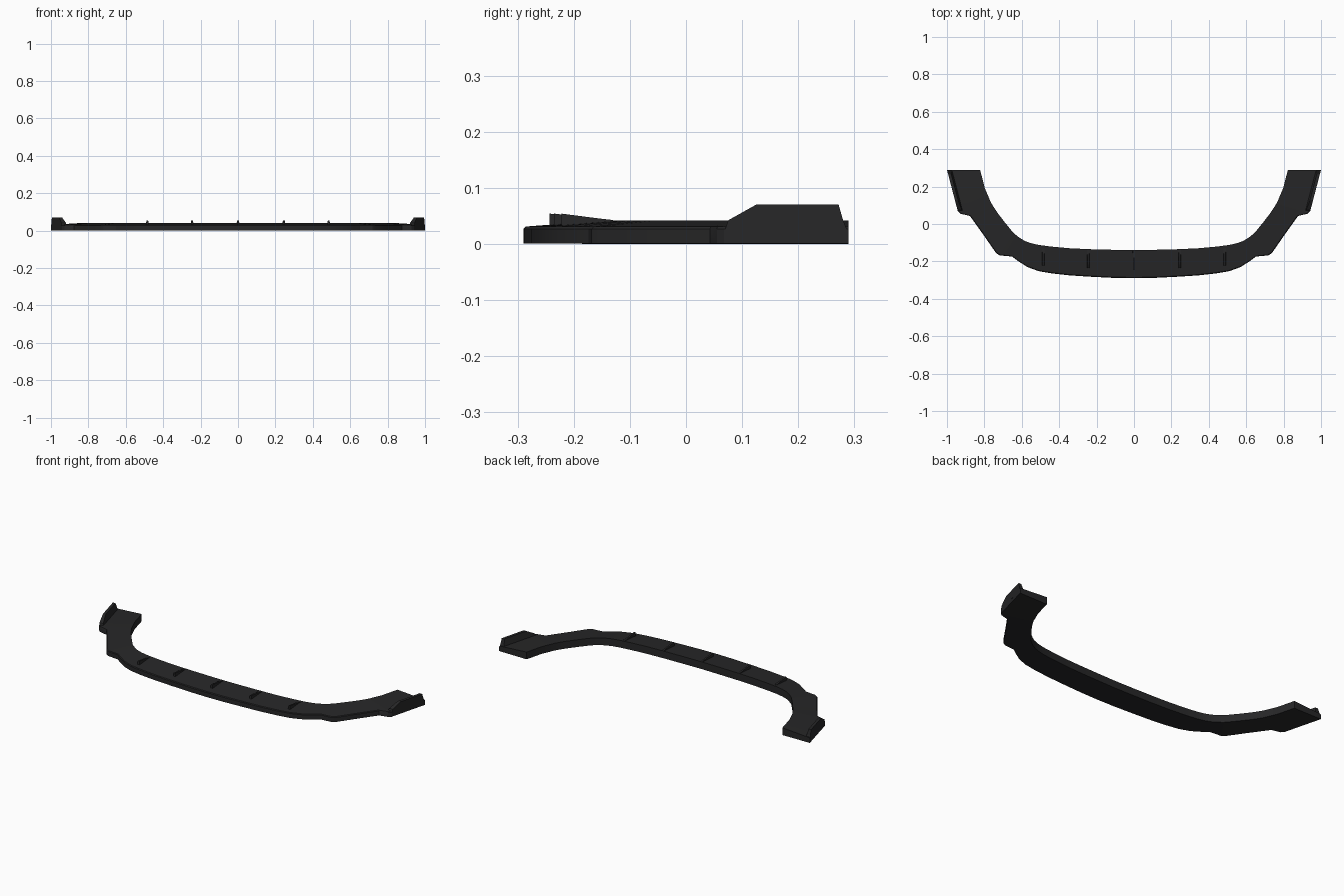
import bpy, bmesh
from mathutils import Vector

if "Cube" in bpy.data.objects:
    bpy.data.objects.remove(bpy.data.objects["Cube"])

mat = bpy.data.materials.new("black_plastic")
mat.diffuse_color = (0.02, 0.02, 0.021, 1)
mat.use_nodes = True
mat.node_tree.nodes["Principled BSDF"].inputs["Base Color"].default_value = mat.diffuse_color


def make_object(name, bm):
    bmesh.ops.recalc_face_normals(bm, faces=bm.faces)
    me = bpy.data.meshes.new(name)
    bm.to_mesh(me)
    bm.free()
    ob = bpy.data.objects.new(name, me)
    bpy.context.collection.objects.link(ob)
    me.materials.append(mat)
    return ob


def loft(name, sections):
    """Bridge a row of equal closed cross-sections and cap the ends."""
    bm = bmesh.new()
    rings = [[bm.verts.new(p) for p in s] for s in sections]
    n = len(rings[0])
    for a, b in zip(rings, rings[1:]):
        for i in range(n):
            j = (i + 1) % n
            bm.faces.new((a[i], a[j], b[j], b[i]))
    bm.faces.new(rings[0])
    bm.faces.new(rings[-1])
    return make_object(name, bm)


# Lip plan: outer x, y and inner x, y from the right tip to the centre
stations = [
    (1.0, .29, .823, .29), (.97, .177, .797, .19), (.942, .068, .765, .115),
    (.928, .055, .750, .09), (.877, .043, .73, .06), (.80, -.065, .69, .008),
    (.737, -.156, .655, -.035), (.718, -.168, .64, -.052),
    (.652, -.174, .61, -.075), (.62, -.198, .585, -.09),
    (.57, -.23, .553, -.102), (.51, -.252, .51, -.112),
    (.44, -.264, .44, -.121), (.34, -.275, .34, -.130),
    (.23, -.282, .23, -.135), (.11, -.288, .11, -.138), (0, -.29, 0, -.14)]


def lip_section(ox, oy, ix, iy):
    o, i = Vector((ox, oy)), Vector((ix, iy))
    e = o.lerp(i, 0.03)
    return [(*o, 0.001), (*o, .027), (*e, .031), (*i, .042), (*i, 0)]


right = [lip_section(*s) for s in stations]
left = [[(-x, y, z) for x, y, z in s] for s in reversed(right[:-1])]
lip = loft("splitter_lip", right + left)
bpy.context.view_layer.objects.active = lip
lip.select_set(True)
bpy.ops.object.shade_smooth_by_angle(angle=0.45)


# Raised end plates along the outer tips
def edge_x(y):
    return .942 + (y - .068) * .058 / .222


plate_profile = [(.068, .02), (.075, .042), (.125, .070), (.272, .070), (.28, .042), (.289, .02)]
for side, sx in (("right", 1), ("left", -1)):
    walls = []
    for thick in (0.0, 1.0):
        # the inner face leans outward towards the top
        walls.append([(sx * (edge_x(y) - (thick * (.034 - .25 * z))), y, z)
                      for y, z in plate_profile])
    loft("end_plate_" + side, walls)

# Five small wedge fins on the top
for k, (x, front, back) in enumerate([(-.485, -.222, -.13), (-.245, -.235, -.135),
                                      (0, -.243, -.14), (.245, -.235, -.135),
                                      (.485, -.222, -.13)]):
    sides = []
    for s in (-1, 1):
        w = s * .007
        sides.append([(x + w, front, .028), (x + w * .7, front, .054),
                      (x + w * .7, back - .03, .046), (x + w, back, .0425),
                      (x + w, back, .03)])
    loft(f"fin_{k + 1}", sides)
